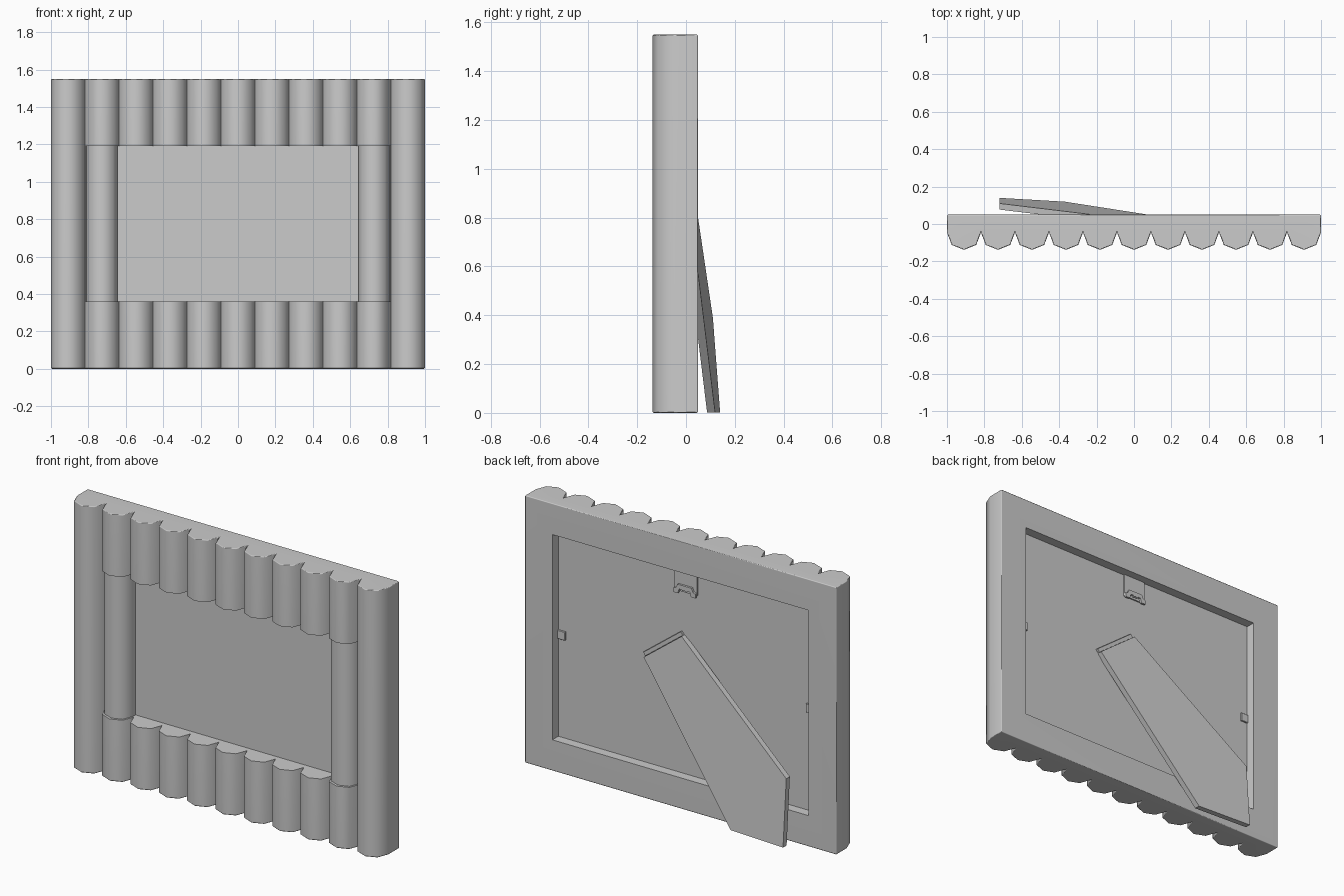
import bpy, bmesh, math
from mathutils import Vector

if "Cube" in bpy.data.objects:
    bpy.data.objects.remove(bpy.data.objects["Cube"])

N, PITCH, H, BACK = 11, 2 / 11, 1.55, 0.05


def prism(name, pts, direction, bevel=0.0, pick=None):
    """Extrude a 3D polygon along a direction, optionally bevelling picked edges."""
    bm = bmesh.new()
    face = bm.faces.new([bm.verts.new(p) for p in pts])
    ext = bmesh.ops.extrude_face_region(bm, geom=[face], use_keep_orig=True)
    verts = [g for g in ext["geom"] if isinstance(g, bmesh.types.BMVert)]
    bmesh.ops.translate(bm, verts=verts, vec=Vector(direction))
    bmesh.ops.recalc_face_normals(bm, faces=bm.faces)
    if bevel:
        edges = [e for e in bm.edges if pick is None or pick(e)]
        bmesh.ops.bevel(bm, geom=edges, offset=bevel, segments=1,
                        affect='EDGES', profile=0.5)
    me = bpy.data.meshes.new(name)
    bm.to_mesh(me)
    bm.free()
    ob = bpy.data.objects.new(name, me)
    bpy.context.collection.objects.link(ob)
    return ob


def box(name, x0, x1, y0, y1, z0, z1, bevel=0.0):
    return prism(name, [(x0, y0, z0), (x1, y0, z0), (x1, y1, z0), (x0, y1, z0)],
                 (0, 0, z1 - z0), bevel)


def flute(cx, half, valley, depth):
    """Five-point rounded flute outline, left to right."""
    return [(cx + half * u, valley - depth * v)
            for u, v in ((-1, 0), (-.72, .72), (0, 1), (.72, .72), (1, 0))]


def activate(ob):
    bpy.ops.object.select_all(action='DESELECT')
    ob.select_set(True)
    bpy.context.view_layer.objects.active = ob


def smooth(ob):
    activate(ob)
    bpy.ops.object.shade_smooth_by_angle(angle=math.radians(52))


# Fluted frame: one profile extruded upward
outline = []
for i in range(N):
    pts = flute(-1 + PITCH * (i + .5), PITCH / 2, -.045, .093)
    outline += pts if i == 0 else pts[1:]
outline += [(1, BACK), (-1, BACK)]


def rim(e):
    a, b = (v.co for v in e.verts)
    return abs(a.z - b.z) < .01 or min(a.y, b.y) > BACK - .001


frame = prism("fluted_frame", [(x, y, 0) for x, y in outline], (0, 0, H), .005, rim)

# Cut the picture opening and the rear pocket
for cut in (box("opening_cutter", -.816, .816, -.3, .3, .36, 1.19),
            box("pocket_cutter", -.822, .822, -.018, .3, .18, 1.37)):
    cut.hide_render = True
    mod = frame.modifiers.new("cut", 'BOOLEAN')
    mod.operation, mod.solver, mod.object = 'DIFFERENCE', 'EXACT', cut
    activate(frame)
    bpy.ops.object.modifier_apply(modifier=mod.name)
    bpy.data.objects.remove(cut)
smooth(frame)
wn = frame.modifiers.new("normals", 'WEIGHTED_NORMAL')
wn.keep_sharp = True

# Picture panel
box("picture_panel", -.822, .822, -.018, -.005, .18, 1.37)

# Set-back inner columns and side retaining clips
for side, s in (("left", -1), ("right", 1)):
    cx = s * .727
    prof = flute(cx, .082, -.045, .078) + [(cx + .082, -.01), (cx - .082, -.01)]
    smooth(prism(side + "_inner_column", [(x, y, .36) for x, y in prof], (0, 0, .83)))
    xs = sorted((s * .822, s * .772))
    box(side + "_clip", xs[0], xs[1], -.005, .006, .75, .80, .002)

# Hanger: plate and notched hook
box("hanger_plate", -.072, .072, -.006, .003, 1.235, 1.37)
half = [(0, 1.277), (.045, 1.277), (.055, 1.255), (.07, 1.25), (.07, 1.225),
        (.042, 1.225), (.034, 1.252), (.018, 1.252), (.012, 1.245), (0, 1.25)]
hook = half + [(-x, z) for x, z in half[-2:0:-1]]
prism("hanger_hook", [(x, .003, z) for x, z in hook], (0, .012, 0))

# Easel leg: tilted plank hinged along its slanted top edge
top = Vector((.256, 0, .80))
down = Vector((-.606, 0, -.796))


def on_leg(x, z):
    d = (Vector((x, 0, z)) - top).dot(down)
    return Vector((x, .022 + .096 * d, z))


leg = [on_leg(x, z) for x, z in
       ((.256, .80), (.013, .985), (-.72, .39), (-.72, .002), (-.37, .002))]
prism("easel_leg", leg, (0, -.033, 0))

# Hinge strip above the leg
a, b = leg[0].copy(), leg[1].copy()
a.y = b.y = .008
prism("leg_hinge", [a, b, b - down * .025, a - down * .025], (0, -.014, 0), .002)
